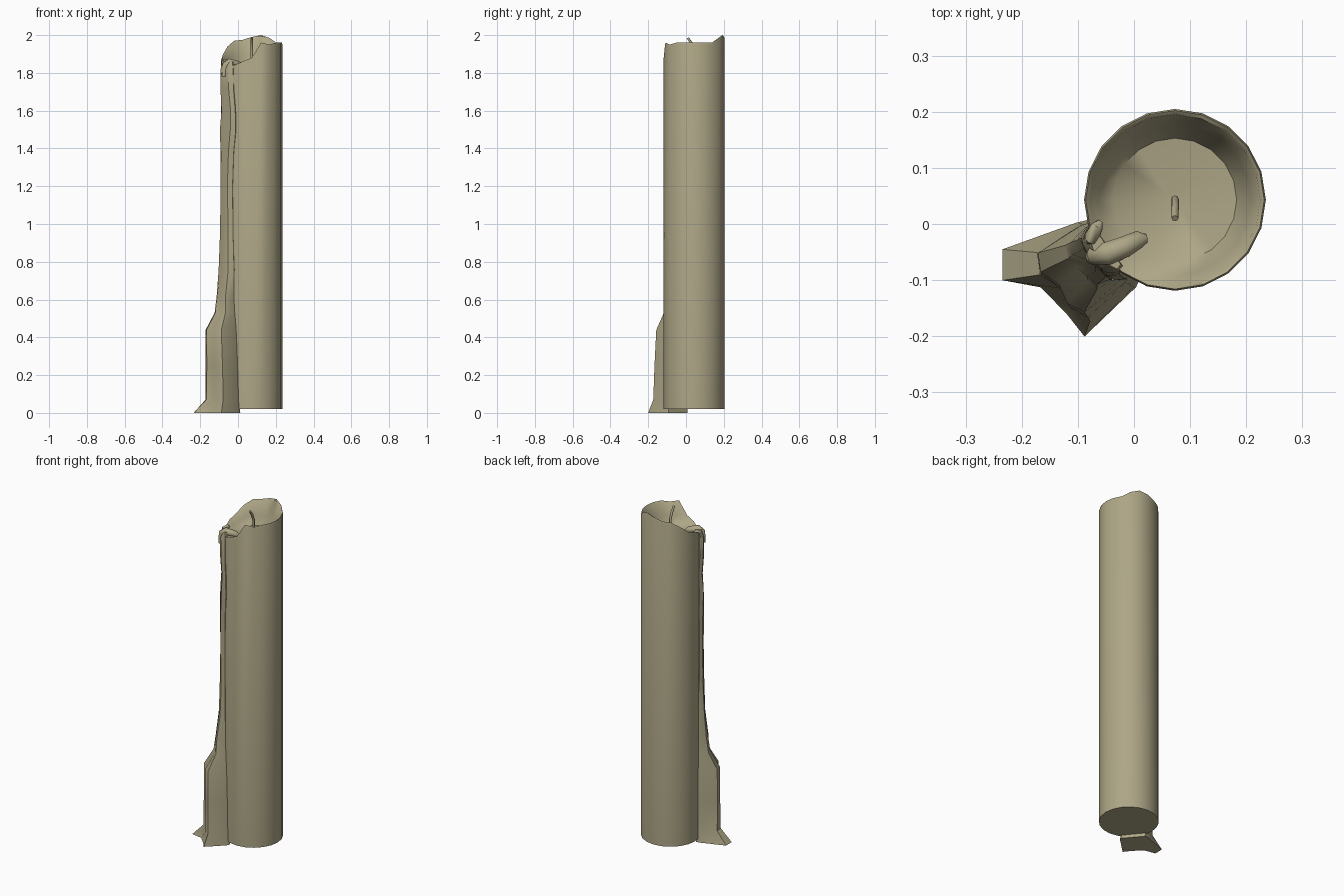
import bpy, bmesh, math, random

if "Cube" in bpy.data.objects:
    bpy.data.objects.remove(bpy.data.objects["Cube"])
random.seed(4)

CX, CY, R, N = 0.073, 0.043, 0.162, 20
wax = bpy.data.materials.new("wax")
wax.diffuse_color = (0.42, 0.38, 0.24, 1)
wax.use_nodes = True
wax.node_tree.nodes["Principled BSDF"].inputs["Base Color"].default_value = wax.diffuse_color


def polar(deg, r, z):
    a = math.radians(deg)
    return (CX + r * math.cos(a), CY + r * math.sin(a), z)


def loft(name, rings, angle):
    """Skin a list of equal-length closed rings and cap both ends."""
    bm = bmesh.new()
    vs = [[bm.verts.new(p) for p in ring] for ring in rings]
    n = len(rings[0])
    for a, b in zip(vs, vs[1:]):
        for i in range(n):
            j = (i + 1) % n
            bm.faces.new((a[i], a[j], b[j], b[i]))
    bm.faces.new(vs[0][::-1])
    bm.faces.new(vs[-1])
    bmesh.ops.recalc_face_normals(bm, faces=bm.faces)
    me = bpy.data.meshes.new(name)
    bm.to_mesh(me)
    bm.free()
    finish(name, me, angle)


def finish(name, data, angle):
    ob = bpy.data.objects.new(name, data)
    bpy.context.collection.objects.link(ob)
    data.materials.append(wax)
    bpy.ops.object.select_all(action='DESELECT')
    ob.select_set(True)
    bpy.context.view_layer.objects.active = ob
    if ob.type == 'CURVE':
        bpy.ops.object.convert(target='MESH')
    bpy.ops.object.shade_smooth_by_angle(angle=math.radians(angle))


def strand(name, pts, res=2):
    """Tapered tube through (x, y, z, radius) points."""
    cu = bpy.data.curves.new(name, 'CURVE')
    cu.dimensions = '3D'
    cu.bevel_depth = 1.0
    cu.bevel_resolution = res
    cu.use_fill_caps = True
    sp = cu.splines.new('POLY')
    sp.points.add(len(pts) - 1)
    for p, (x, y, z, r) in zip(sp.points, pts):
        p.co = (x, y, z, 1)
        p.radius = r
    finish(name, cu, 50)


# Candle: straight column, uneven molten rim, hollow bowl
rim = [1.96, 1.96, 1.96, 1.985, 2.0, 1.99, 1.975, 1.97, 1.94, 1.90,
       1.88, 1.86, 1.85, 1.84, 1.86, 1.88, 1.96, 1.95, 1.96, 1.96]


def ring(r, height):
    return [polar(i * 360 / N, r, height(i)) for i in range(N)]


loft("candle", [
    ring(R, lambda i: 0.02),
    ring(R, lambda i: rim[i] - 0.01),
    ring(R - 0.003, lambda i: rim[i]),
    ring(R - 0.010, lambda i: rim[i] - 0.004),
    ring(0.135, lambda i: 1.835 + 0.4 * (rim[i] - 1.835)),
    ring(0.11, lambda i: 1.835),
    ring(0.02, lambda i: 1.825),
], 50)

# Wick
strand("wick", [(CX, 0.043, 1.82, .007), (CX, 0.044, 1.92, .007),
                (CX, 0.030, 1.955, .007), (CX, 0.010, 1.985, .006)])

# Wax run down the side: spread foot, thick trunk, thin upper trickle
foot = [(193, .15), (193, .18), (196, .32), (205, .339), (213, .286),
        (226, .28), (236.5, .292), (246, .17), (246, .15)]
rings = [[polar(a, r, 0.0) for a, r in foot]]
levels = [  # z, start angle, end angle, thickness
    (0.07, 194, 244, .114), (0.25, 195, 242, .112), (0.44, 195, 239, .108),
    (0.53, 197, 236, .055), (0.62, 197, 234, .045), (0.76, 197, 235, .028),
    (0.95, 197, 232, .022), (1.20, 198, 231, .020), (1.38, 198, 234, .022),
    (1.50, 198, 239, .022), (1.60, 198, 238, .016), (1.72, 199, 234, .020),
    (1.82, 200, 233, .020), (1.86, 203, 230, .006)]
shape = [(0, None), (0, .1), (.14, .9), (.30, 1), (.48, .85),
         (.66, .95), (.82, .9), (1, .1), (1, None)]
for z, a0, a1, d in levels:
    row = []
    for f, k in shape:
        wob = random.uniform(-.003, .003) if k else 0
        r = 0.15 if k is None else R + d * k + wob
        row.append(polar(a0 + f * (a1 - a0), r, z))
    rings.append(row)
loft("wax_run", rings, 35)

# Wax spilling over the low part of the rim
strand("rim_spill", [(-.075, -.060, 1.78, .012), (-.068, -.055, 1.84, .019),
                     (-.045, -.052, 1.855, .022), (-.015, -.040, 1.848, .020),
                     (.008, -.028, 1.842, .017), (.022, -.026, 1.838, .008)])
strand("small_rim_spill", [(-.082, -.035, 1.80, .009), (-.076, -.025, 1.855, .013),
                           (-.066, -.005, 1.862, .011), (-.060, .004, 1.858, .005)])
